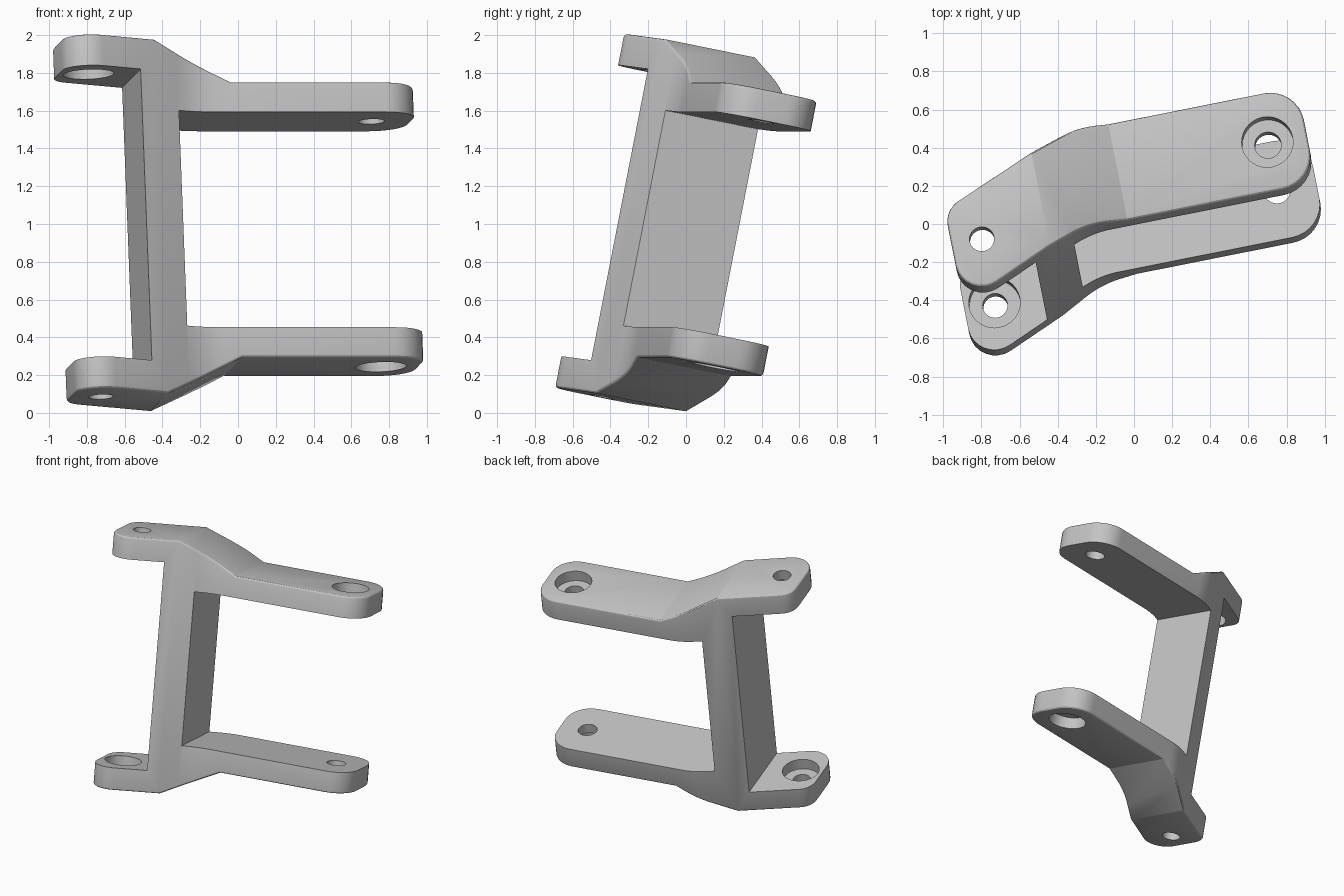
import bpy, bmesh, math
from mathutils import Vector, Matrix

cube = bpy.data.objects.get("Cube")
if cube:
    bpy.data.objects.remove(cube, do_unlink=True)

# Bracket axes: turned about z, then tipped back about its long direction
TILT = math.radians(11.25)
FRAME = (Matrix.Translation((0, 0, 1)) @ Matrix.Rotation(TILT, 4, "Z")
         @ Matrix.Rotation(-TILT, 4, "X"))

# Levels along the upright
OUT_HIGH, IN_HIGH = 0.955, 0.786    # offset short end
OUT_LOW, IN_LOW = 0.743, 0.581      # long end
STEP_A, STEP_B = -0.455, -0.03      # start and end of the sloped step
POST_A, POST_B = -0.545, -0.328     # sides of the upright

metal = bpy.data.materials.new("matte_grey")
metal.use_nodes = True
grey = (0.55, 0.55, 0.55, 1)
metal.diffuse_color = grey
metal.node_tree.nodes["Principled BSDF"].inputs["Base Color"].default_value = grey


def make_object(name, bm):
    mesh = bpy.data.meshes.new(name)
    bmesh.ops.recalc_face_normals(bm, faces=bm.faces)
    bm.to_mesh(mesh)
    bm.free()
    obj = bpy.data.objects.new(name, mesh)
    bpy.context.collection.objects.link(obj)
    obj.matrix_world = FRAME
    return obj


def rounded(corners, steps=8):
    """Outline with each (x, y, radius) corner replaced by an arc."""
    pts = []
    for i, (x, y, r) in enumerate(corners):
        p = Vector((x, y))
        a = (Vector(corners[i - 1][:2]) - p).normalized()
        b = (Vector(corners[(i + 1) % len(corners)][:2]) - p).normalized()
        half = a.angle(b) / 2
        centre = p + (a + b).normalized() * r / math.sin(half)
        start = p + a * r / math.tan(half) - centre
        end = p + b * r / math.tan(half) - centre
        sweep = end.angle_signed(start)
        for k in range(steps + 1):
            pts.append(centre + Matrix.Rotation(sweep * k / steps, 2) @ start)
    return pts


def outer_level(u):
    f = min(1, max(0, (u - STEP_A) / (STEP_B - STEP_A)))
    return OUT_HIGH + f * (OUT_LOW - OUT_HIGH)


# Solid block with the bent plan outline and stepped outer faces
outline = rounded([(0.98, -0.12, 0.18), (0.98, 0.405, 0.18), (-0.19, 0.405, 0.5),
                   (-0.96, 0.083, 0.13), (-0.96, -0.434, 0.14), (-0.23, -0.12, 0.5)])
bm = bmesh.new()
base = bm.faces.new([bm.verts.new((p.x, p.y, -1)) for p in outline])
top = bmesh.ops.extrude_face_region(bm, geom=[base])["geom"]
bmesh.ops.translate(bm, vec=(0, 0, 2), verts=[g for g in top if isinstance(g, bmesh.types.BMVert)])
for u in (STEP_A, STEP_B):
    bmesh.ops.bisect_plane(bm, geom=bm.verts[:] + bm.edges[:] + bm.faces[:],
                           plane_co=(u, 0, 0), plane_no=(1, 0, 0))
for v in bm.verts:
    v.co.z = math.copysign(outer_level(v.co.x), v.co.z)
bmesh.ops.recalc_face_normals(bm, faces=bm.faces)
bm.normal_update()

# Softened outer rims
rim = [e for e in bm.edges
       if len({abs(f.normal.z) > 0.5 for f in e.link_faces}) == 2]
bmesh.ops.bevel(bm, geom=rim, offset=0.018, segments=3, profile=0.5, affect="EDGES")
bracket = make_object("bracket", bm)
bracket.data.materials.append(metal)


def cut(name, bm):
    cutter = make_object(name, bm)
    cutter.hide_render = True
    bpy.context.view_layer.update()
    mod = bracket.modifiers.new(name, "BOOLEAN")
    mod.operation, mod.solver, mod.object = "DIFFERENCE", "EXACT", cutter
    bpy.context.view_layer.objects.active = bracket
    bpy.ops.object.modifier_apply(modifier=mod.name)
    bpy.data.objects.remove(cutter, do_unlink=True)


def cut_box(name, u0, u1, level):
    bm = bmesh.new()
    bmesh.ops.create_cube(bm, size=1, matrix=Matrix.Translation(((u0 + u1) / 2, 0, 0))
                          @ Matrix.Diagonal((u1 - u0, 2, 2 * level, 1)))
    cut(name, bm)


def cut_hole(name, u, v, radius, w0, w1):
    bm = bmesh.new()
    bmesh.ops.create_cone(bm, cap_ends=True, segments=32, radius1=radius, radius2=radius,
                          depth=abs(w1 - w0), matrix=Matrix.Translation((u, v, (w0 + w1) / 2)))
    cut(name, bm)


# Gaps either side of the upright
cut_box("short_gap", -1.5, POST_A, IN_HIGH)
cut_box("long_gap", POST_B, 1.5, IN_LOW)

# Bolt holes through both arms, with counterbores
LONG, SHORT = (0.77, 0.143), (-0.798, -0.11)
cut_hole("long_holes", *LONG, 0.07, -1.2, 1.2)
cut_hole("short_holes", *SHORT, 0.065, -1.2, 1.2)
for side in (-1, 1):
    cut_hole("long_counterbore", *LONG, 0.135, side * (OUT_LOW - 0.085), side * (OUT_LOW + 0.1))
    cut_hole("short_counterbore", *SHORT, 0.135, side * (IN_HIGH - 0.1), side * (IN_HIGH + 0.085))

bpy.ops.object.select_all(action="DESELECT")
bracket.select_set(True)
bpy.context.view_layer.objects.active = bracket
bpy.ops.object.shade_smooth_by_angle(angle=math.radians(25))
